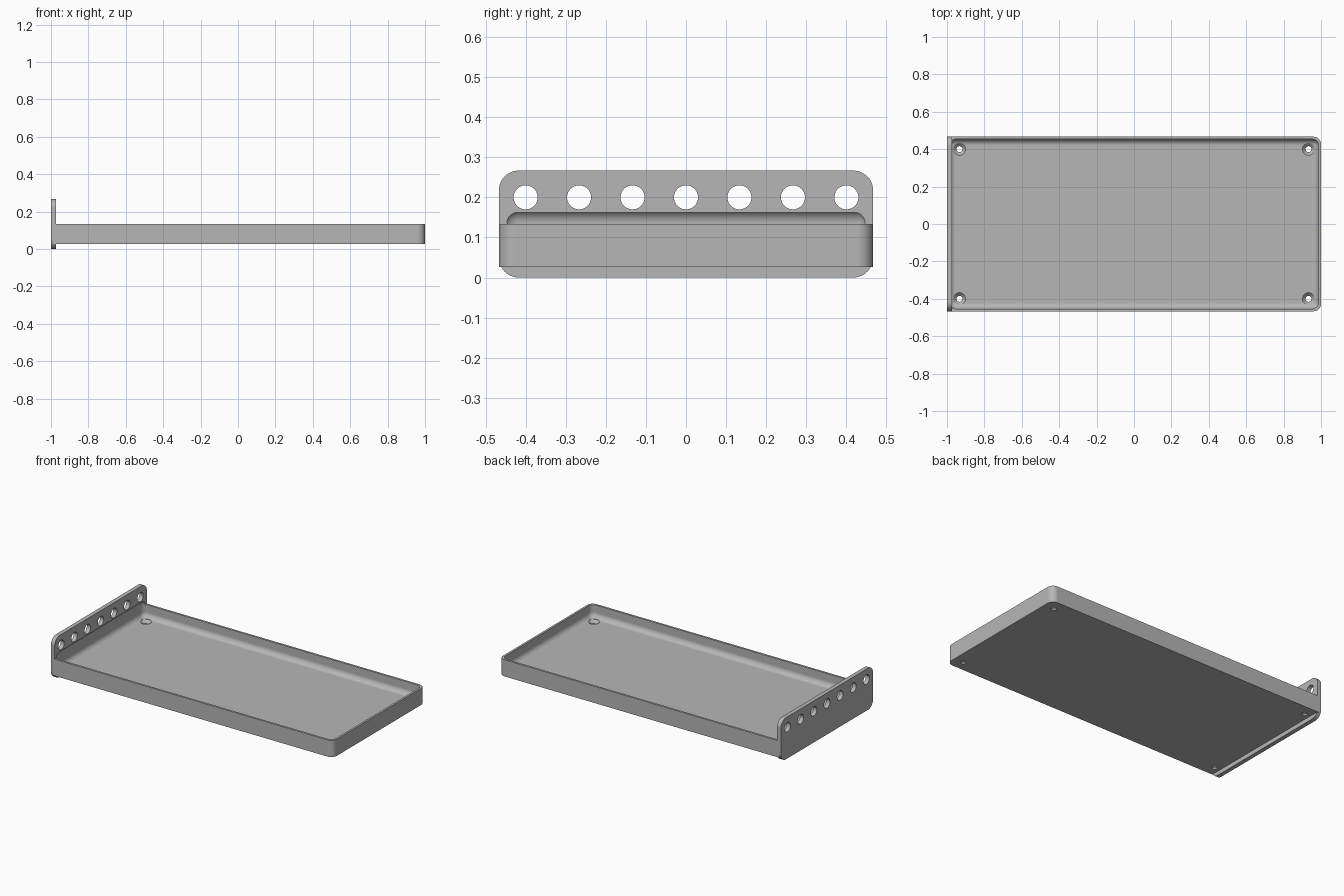
import bpy, bmesh, math
from mathutils import Vector, Matrix

cube = bpy.data.objects.get("Cube")
if cube:
    bpy.data.objects.remove(cube, do_unlink=True)

MM = 2 / 150                      # the design is 150 mm long
PLATE_X = -1 + 2 * MM             # inner face of the end plate
HALF_Y = 35 * MM
TRAY_BOTTOM, FLOOR, RIM = 2 * MM, 4 * MM, 10 * MM

grey = bpy.data.materials.new("grey_plastic")
grey.use_nodes = True
grey.diffuse_color = (0.47, 0.47, 0.47, 1)
grey.node_tree.nodes["Principled BSDF"].inputs["Base Color"].default_value = grey.diffuse_color


def finish(name, bm):
    bmesh.ops.recalc_face_normals(bm, faces=bm.faces[:])
    mesh = bpy.data.meshes.new(name)
    bm.to_mesh(mesh)
    bm.free()
    mesh.materials.append(grey)
    obj = bpy.data.objects.new(name, mesh)
    bpy.context.collection.objects.link(obj)
    return obj


def rounded_box(name, low, high, radius, rule):
    """Box whose edges picked by rule(middle, direction) are rounded."""
    low, high = Vector(low), Vector(high)
    bm = bmesh.new()
    bmesh.ops.create_cube(bm, size=1)
    for v in bm.verts:
        v.co = (low + high) / 2 + v.co * (high - low)
    edges = [e for e in bm.edges
             if rule((e.verts[0].co + e.verts[1].co) / 2,
                     (e.verts[1].co - e.verts[0].co).normalized())]
    bmesh.ops.bevel(bm, geom=edges, offset=radius, segments=12,
                    profile=0.5, affect='EDGES')
    return finish(name, bm)


def lathe(name, profile, place):
    """Closed solid turned around z from (radius, height) points."""
    bm = bmesh.new()
    verts = [bm.verts.new((r, 0, z)) for r, z in profile]
    edges = [bm.edges.new(pair) for pair in zip(verts, verts[1:])]
    bmesh.ops.spin(bm, geom=verts + edges, axis=(0, 0, 1), cent=(0, 0, 0),
                   angle=math.tau, steps=40, use_duplicate=False)
    bmesh.ops.remove_doubles(bm, verts=bm.verts[:], dist=1e-5)
    bm.transform(place)
    return finish(name, bm)


def combine(target, other, operation):
    mod = target.modifiers.new(operation.lower(), 'BOOLEAN')
    mod.operation, mod.object, mod.solver = operation, other, 'EXACT'
    bpy.context.view_layer.objects.active = target
    bpy.ops.object.modifier_apply(modifier=mod.name)
    bpy.data.objects.remove(other, do_unlink=True)


# Tray block, rounded at its free end, joined to the upright end plate
tray = rounded_box("tray_with_end_plate", (PLATE_X - MM, -HALF_Y, TRAY_BOTTOM),
                   (1, HALF_Y, RIM), 3 * MM,
                   lambda mid, d: abs(d.z) > 0.9 and mid.x > 0)
plate = rounded_box("end_plate", (-1, -HALF_Y, 0), (PLATE_X, HALF_Y, 20 * MM),
                    3.7 * MM, lambda mid, d: abs(d.x) > 0.9)
combine(tray, plate, 'UNION')

# Hollow with rounded edges, biting slightly into the end plate
hollow = rounded_box("hollow", (-1 + MM, -HALF_Y + MM, FLOOR),
                     (1 - MM, HALF_Y - MM, 12.7 * MM), 2.5 * MM,
                     lambda mid, d: True)
combine(tray, hollow, 'DIFFERENCE')

# Countersunk screw holes in the floor corners
SCREW = [(0, 0), (0.016, 0), (0.016, FLOOR - 0.017), (0.033, FLOOR),
         (0.033, RIM), (0, RIM)]
for x in (-70 * MM, 70 * MM):
    for y in (-30 * MM, 30 * MM):
        combine(tray, lathe("screw_hole", SCREW, Matrix.Translation((x, y, 0))),
                'DIFFERENCE')

# Row of seven holes through the end plate
PEG = [(0, -0.1), (0.03, -0.1), (0.03, 0.1), (0, 0.1)]
for i in range(-3, 4):
    place = Matrix.Translation((-1, i * 10 * MM, 15 * MM)) @ Matrix.Rotation(math.pi / 2, 4, 'Y')
    combine(tray, lathe("peg_hole", PEG, place), 'DIFFERENCE')

# Smooth curves, crisp edges, flat faces kept flat
bpy.ops.object.select_all(action='DESELECT')
tray.select_set(True)
bpy.context.view_layer.objects.active = tray
bpy.ops.object.shade_smooth_by_angle(angle=math.radians(30))
weighted = tray.modifiers.new("weighted_normals", 'WEIGHTED_NORMAL')
weighted.keep_sharp = True
